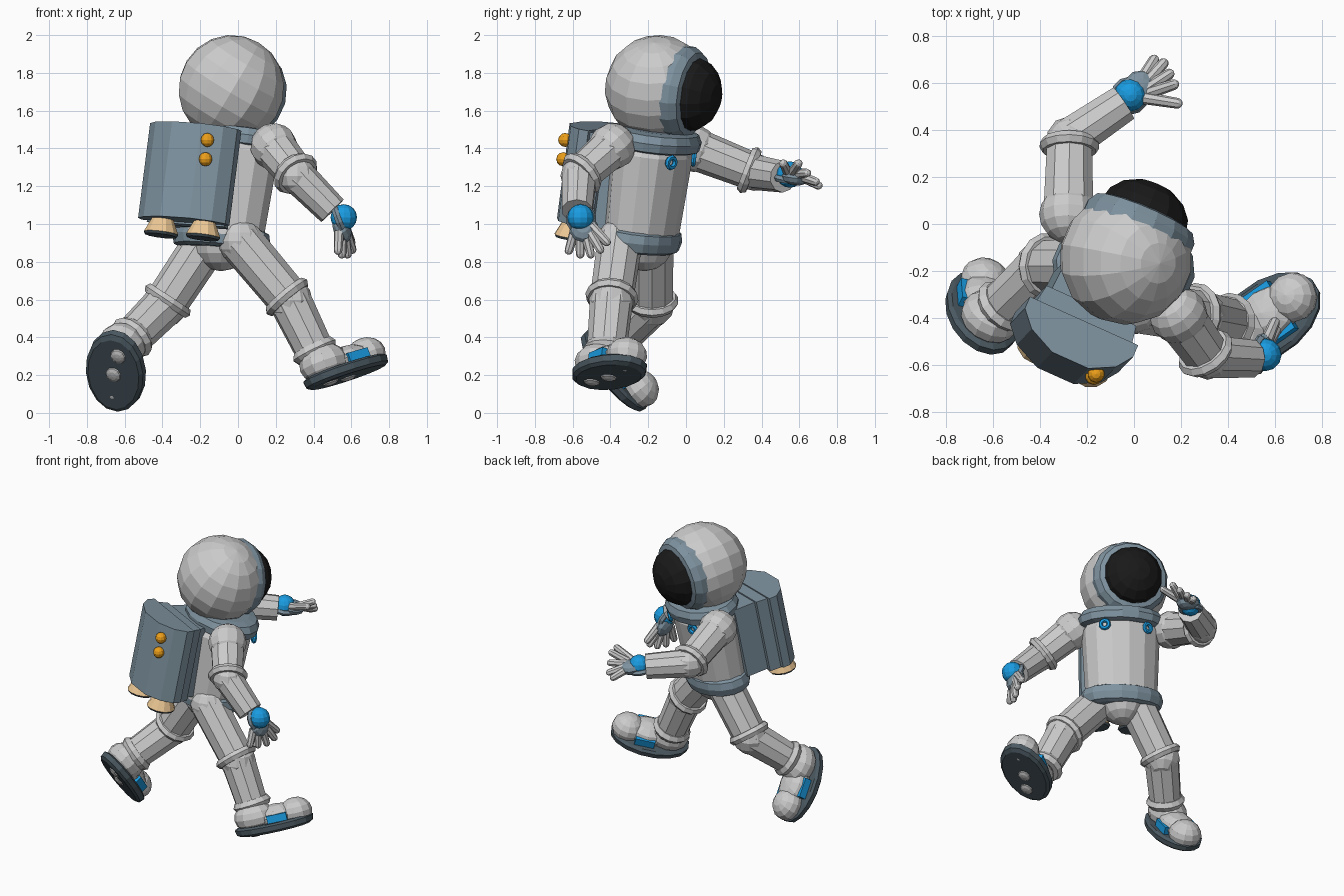
import bpy, bmesh, math
from mathutils import Vector as V, Matrix

if "Cube" in bpy.data.objects:
    bpy.data.objects.remove(bpy.data.objects["Cube"])

COL = {'slate': (.21, .29, .35, 1), 'sole': (.07, .10, .12, 1), 'blue': (.01, .33, .75, 1),
       'black': (.01, .01, .01, 1), 'orange': (.85, .35, .01, 1), 'tan': (.85, .58, .3, 1)}
MATS = {}


def finish(name, bm, color=None):
    bmesh.ops.recalc_face_normals(bm, faces=bm.faces)
    me = bpy.data.meshes.new(name)
    bm.to_mesh(me)
    bm.free()
    ob = bpy.data.objects.new(name, me)
    bpy.context.collection.objects.link(ob)
    if color:
        if color not in MATS:
            MATS[color] = bpy.data.materials.new(color)
            MATS[color].diffuse_color = COL[color]
        me.materials.append(MATS[color])
    return ob


def basis(o, fwd, up):
    """Frame with x = right, y = forward, z = up."""
    f = V(fwd).normalized()
    r = f.cross(V(up)).normalized()
    u = r.cross(f)
    return Matrix.Translation(V(o)) @ Matrix((r, f, u)).transposed().to_4x4()


def along(a, b):
    """Frame at a whose z axis points to b."""
    d = V(b) - V(a)
    return Matrix.Translation(V(a)) @ d.to_track_quat('Z', 'Y').to_matrix().to_4x4()


def scl(x, y, z):
    return Matrix.Diagonal((x, y, z, 1))


def ball(name, m, r, color=None, segs=12, rings=8):
    if not isinstance(m, Matrix):
        m = Matrix.Translation(V(m))
    bm = bmesh.new()
    bmesh.ops.create_uvsphere(bm, u_segments=segs, v_segments=rings, radius=r, matrix=m)
    return finish(name, bm, color)


def tube(name, a, b, r1, r2, color=None, segs=10):
    L = (V(b) - V(a)).length
    bm = bmesh.new()
    bmesh.ops.create_cone(bm, cap_ends=True, segments=segs, radius1=r1, radius2=r2, depth=L,
                          matrix=along(a, b) @ Matrix.Translation((0, 0, L / 2)))
    return finish(name, bm, color)


def lathe(name, prof, m, color=None, segs=14, closed=False):
    """Turn (radius, height) points about local z."""
    bm = bmesh.new()
    rows = []
    for r, z in prof:
        rows.append([bm.verts.new(m @ V((r * math.cos(t), r * math.sin(t), z)))
                     for t in (2 * math.pi * (k + .5) / segs for k in range(segs))])
    n = len(rows)
    for i in range(n if closed else n - 1):
        p, q = rows[i], rows[(i + 1) % n]
        for k in range(segs):
            bm.faces.new((p[k], p[(k + 1) % segs], q[(k + 1) % segs], q[k]))
    if not closed:
        bm.faces.new(rows[0])
        bm.faces.new(rows[-1])
    return finish(name, bm, color)


def torus(name, m, R, r, color=None, segs=14, sides=6):
    prof = [(R + r * math.cos(2 * math.pi * k / sides), r * math.sin(2 * math.pi * k / sides))
            for k in range(sides)]
    return lathe(name, prof, m, color, segs, True)


def prism(name, pts, z0, z1, m, color):
    bm = bmesh.new()
    lo = [bm.verts.new(m @ V((x, y, z0))) for x, y in pts]
    hi = [bm.verts.new(m @ V((x, y, z1))) for x, y in pts]
    bm.faces.new(lo)
    bm.faces.new(hi)
    for i in range(len(pts)):
        j = (i + 1) % len(pts)
        bm.faces.new((lo[i], lo[j], hi[j], hi[i]))
    return finish(name, bm, color)


# Torso frame: origin at the belt, y forward, leaning into the stride
B = basis((-.085, -.22, .92), (.395, .905, -.17), (.125, .13, .985))
T = Matrix.Translation

# Torso, belt, collar, pelvis
lathe('torso', [(.235, 0), (.25, .3), (.258, .46), (.2, .56)],
      B @ T((0, -.02, 0)) @ scl(1, .8, 1))
lathe('belt', [(.225, -.06), (.258, -.048), (.274, 0), (.262, .045), (.235, .055)],
      B @ T((0, -.01, 0)) @ scl(1, .71, 1), 'slate', 16)
lathe('collar', [(.25, .485), (.28, .495), (.29, .54), (.265, .58), (.2, .59)],
      B @ scl(1, .77, 1), 'slate', 16)
ball('pelvis', (-.09, -.22, .905), .155)
for s in (-1, 1):
    m = B @ T((s * .145 + .015, .165, .45)) @ Matrix.Rotation(-s * .4, 4, 'Z') @ Matrix.Rotation(math.pi / 2, 4, 'X')
    torus('chest_ring', m, .027, .014, 'blue', 10)

# Helmet with rim and dark visor
H = basis((-.035, -.147, 1.717), (.385, .915, -.15), (.08, .12, 1))
ball('helmet', H @ Matrix.Rotation(.5, 4, 'Y'), .284, None, 14, 10)
F = H @ Matrix.Rotation(-math.pi / 2, 4, 'X')
lathe('visor_rim', [(.19, .11), (.25, .11), (.25, .165), (.225, .205), (.192, .215), (.17, .2)],
      F, 'slate', 16, True)
ball('visor', F @ T((0, 0, .19)) @ scl(1, 1, .8), .2, 'black', 14, 8)

# Backpack: two stepped inner slabs and a rounded main shell
P = B @ T((-.055, 0, -.012))
prism('pack_back_plate', [(-.19, -.1), (-.2, -.27), (.17, -.27), (.16, -.1)], .04, .53, P, 'slate')
prism('pack_middle', [(-.225, -.25), (-.24, -.335), (.21, -.335), (.195, -.25)], .03, .54, P, 'slate')
prism('pack_shell', [(-.272, -.325), (-.272, -.38), (-.21, -.45), (-.09, -.505), (.08, -.505),
                     (.185, -.45), (.235, -.38), (.235, -.325)], .04, .55, P, 'slate')
for p in ((-.162, -.64, 1.445), (-.172, -.65, 1.343)):
    ball('pack_light', p, .037, 'orange', 10, 6)
for s in (-1, 1):
    a, b = (P @ V((s * .122 - .002, -.39, h)) for h in (.06, -.035))
    tube('thruster', a, b, .05, .094, 'tan', 12)
    tube('thruster_mouth', b, b + (b - a) * .14, .094, .085, 'sole', 12)


# Arms: shoulder, upper arm, elbow ring, forearm, wrist ball, hand with five fingers
def arm(side, shoulder, elbow, wrist, knob, palm, pnormal, fingers):
    s, e, w, k, n = V(shoulder), V(elbow), V(wrist), V(knob), V(pnormal).normalized()
    ball(side + '_shoulder', along(s, e), .125)
    tube(side + '_upper_arm', s, e, .112, .1)
    ball(side + '_elbow', e, .1, None, 10, 6)
    torus(side + '_elbow_ring', along(e + (s - e) * .08, e), .1, .03)
    tube(side + '_forearm', e, w, .095, .084)
    ball(side + '_wrist_ball', k, .07, 'blue', 12, 8)
    torus(side + '_glove_cuff', along(k - n * .025, k), .062, .02, 'slate', 12)
    ball(side + '_palm', along(palm, V(palm) + n) @ scl(1, 1, .6), .077, 'slate', 10, 6)
    for base, tip in fingers:
        tube(side + '_finger', base, tip, .027, .023, None, 8)
        ball(side + '_fingertip', along(base, tip) @ T((0, 0, (V(tip) - V(base)).length)), .023, None, 8, 6)


arm('right', (.19, -.39, 1.41), (.315, -.565, 1.255), (.50, -.575, 1.07), (.56, -.558, 1.035),
    (.55, -.54, .975), (.9, -.1, .35),
    [((.535, -.59, .96), (.53, -.62, .86)), ((.55, -.56, .94), (.55, -.56, .84)),
     ((.565, -.53, .94), (.58, -.505, .84)), ((.575, -.505, .95), (.605, -.455, .865)),
     ((.565, -.5, .99), (.60, -.42, .905))])
arm('left', (-.28, .04, 1.40), (-.275, .36, 1.275), (-.045, .515, 1.25), (-.015, .55, 1.262),
    (.03, .58, 1.25), (.1, .1, .95),
    [((.03, .61, 1.25), (.085, .70, 1.205)), ((.05, .60, 1.255), (.125, .685, 1.225)),
     ((.06, .58, 1.265), (.15, .64, 1.27)), ((.065, .56, 1.27), (.17, .595, 1.32)),
     ((.03, .54, 1.27), (.185, .515, 1.32))])


# Legs: thigh, knee ring, shin, boot with toe cap, strap, sole and studs
def leg(side, hip, knee, ankle, centre, fwd, up):
    h, k, a = V(hip), V(knee), V(ankle)
    tube(side + '_thigh', h, k, .12, .115)
    ball(side + '_hip', h, .12)
    ball(side + '_knee', k, .12, None, 12, 6)
    torus(side + '_knee_ring', along(k + (h - k) * .06, k), .112, .03)
    tube(side + '_shin', k, a, .115, .105)
    M = basis(centre, fwd, up)
    ball(side + '_heel', M @ T((0, -.115, .07)) @ scl(1, 1.05, .8), .128)
    torus(side + '_boot_cuff', along(a, k), .092, .035)
    ball(side + '_instep', M @ T((0, .02, .05)) @ scl(.9, 1.2, .6), .13, None, 12, 6)
    ball(side + '_toe_cap', M @ T((0, .155, .05)) @ scl(1, 1, .85), .108)
    prism(side + '_boot_strap', [(-.122, -.03), (.122, -.03), (.122, .1), (-.122, .1)],
          .005, .07, M, 'blue')
    lathe(side + '_sole', [(.145, -.04), (.163, -.025), (.167, .008), (.15, .02)],
          M @ scl(1, 1.57, 1), 'sole', 16)
    for x, y in ((.02, -.13), (0, 0)):
        ball(side + '_sole_stud', M @ T((x, y, -.035)) @ scl(1, 1.1, .5), .045, None, 10, 6)


leg('right', (.01, -.35, .91), (.275, -.395, .595), (.405, -.42, .33),
    (.57, -.405, .225), (.79, .55, .23), (-.36, .10, .907))
leg('left', (-.17, -.18, .9), (-.385, -.18, .575), (-.56, -.35, .40),
    (-.645, -.375, .225), (-.05, .62, -.78), (.36, .7, .58))

for m in bpy.data.materials:
    if m.users and not m.is_grease_pencil:
        m.use_nodes = True
        m.node_tree.nodes["Principled BSDF"].inputs["Base Color"].default_value = m.diffuse_color
